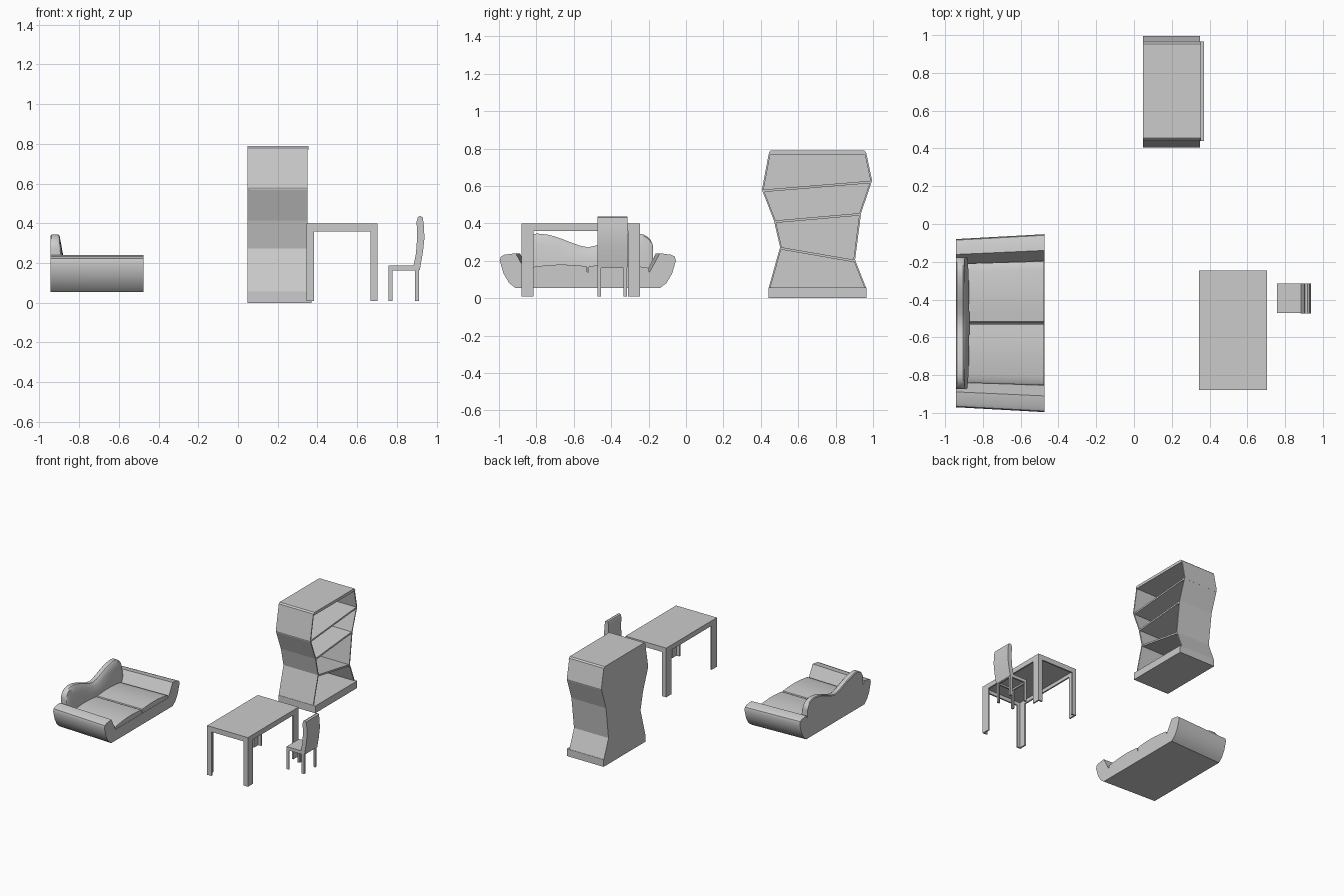
import bpy, bmesh, math

cube = bpy.data.objects.get("Cube")
if cube:
    bpy.data.objects.remove(cube, do_unlink=True)

grey = bpy.data.materials.new("plain grey")
grey.use_nodes = True
grey.diffuse_color = (0.6, 0.6, 0.6, 1)
grey.node_tree.nodes["Principled BSDF"].inputs["Base Color"].default_value = (0.6, 0.6, 0.6, 1)


def finish(name, bm, smooth=False):
    bmesh.ops.recalc_face_normals(bm, faces=bm.faces)
    mesh = bpy.data.meshes.new(name)
    bm.to_mesh(mesh)
    bm.free()
    mesh.materials.append(grey)
    obj = bpy.data.objects.new(name, mesh)
    bpy.context.collection.objects.link(obj)
    if smooth:
        bpy.ops.object.select_all(action='DESELECT')
        obj.select_set(True)
        bpy.context.view_layer.objects.active = obj
        bpy.ops.object.shade_smooth_by_angle(angle=math.radians(35))
    return obj


def loft(name, rings, smooth=False):
    """Join closed rings of equal length and cap both ends."""
    bm = bmesh.new()
    loops = [[bm.verts.new(p) for p in ring] for ring in rings]
    n = len(loops[0])
    for a, b in zip(loops, loops[1:]):
        for i in range(n):
            j = (i + 1) % n
            bm.faces.new((a[i], a[j], b[j], b[i]))
    bm.faces.new(loops[0])
    bm.faces.new(loops[-1])
    return finish(name, bm, smooth)


def prism_x(name, yz, x0, x1, smooth=False):
    return loft(name, [[(x, y, z) for y, z in yz] for x in (x0, x1)], smooth)


def box(name, x0, x1, y0, y1, z0, z1):
    return prism_x(name, [(y0, z0), (y1, z0), (y1, z1), (y0, z1)], x0, x1)


def corners(name, x0, x1, y0, y1, z0, z1, w, d, t):
    """Four L-section legs whose open angle faces inward."""
    for sx, sy, label in ((0, 0, "front_right"), (1, 0, "front_left"),
                          (0, 1, "back_right"), (1, 1, "back_left")):
        cx, kx = (x1, -1) if sx else (x0, 1)
        cy, ky = (y1, -1) if sy else (y0, 1)
        plan = [(0, 0), (w, 0), (w, t), (t, t), (t, d), (0, d)]
        loft(f"{name}_{label}", [[(cx + kx * u, cy + ky * v, z) for u, v in plan]
                                 for z in (z0, z1)])


def aprons(name, x0, x1, y0, y1, z0, z1, t):
    """Thin rim below a top panel."""
    box(name + "_front", x0, x1, y0, y0 + t, z0, z1)
    box(name + "_back", x0, x1, y1 - t, y1, z0, z1)
    box(name + "_right", x0, x0 + t, y0 + t, y1 - t, z0, z1)
    box(name + "_left", x1 - t, x1, y0 + t, y1 - t, z0, z1)


# Bookcase: zigzag sides, back, tilted shelves and plinth
T = 0.009
near = [(0.442, 0.055), (0.503, 0.273), (0.47, 0.415), (0.406, 0.58), (0.444, 0.78)]
far = [(0.963, 0.055), (0.904, 0.205), (0.936, 0.455), (0.995, 0.628), (0.963, 0.78)]
prism_x("bookcase_back", near + [(0.455, 0.79), (0.95, 0.79)] + far[::-1], 0.047, 0.057)
prism_x("bookcase_side_front", near + [(y + T, z) for y, z in near[::-1]], 0.057, 0.35)
prism_x("bookcase_side_back", far + [(y - T, z) for y, z in far[::-1]], 0.057, 0.35)
for i in (1, 2, 3):
    (ya, za), (yb, zb) = near[i], far[i]
    prism_x(f"bookcase_shelf_{i}", [(ya + 0.002, za), (yb - 0.002, zb),
            (yb - 0.004, zb - 0.013), (ya + 0.004, za - 0.013)], 0.057, 0.348)
prism_x("bookcase_top", [(0.442, 0.768), (0.965, 0.768), (0.963, 0.78),
                         (0.952, 0.79), (0.455, 0.79), (0.444, 0.78)], 0.05, 0.354)
box("bookcase_plinth", 0.047, 0.37, 0.44, 0.965, 0, 0.057)

# Table
box("table_top", 0.345, 0.703, -0.88, -0.245, 0.388, 0.40)
aprons("table_apron", 0.345, 0.703, -0.88, -0.245, 0.36, 0.388, 0.012)
corners("table_leg", 0.345, 0.703, -0.88, -0.245, 0.01, 0.362, 0.037, 0.065, 0.012)

# Chair: seat, rim, legs and curved backrest
box("chair_seat", 0.757, 0.91, -0.472, -0.315, 0.175, 0.188)
aprons("chair_apron", 0.757, 0.91, -0.472, -0.315, 0.162, 0.175, 0.012)
corners("chair_leg", 0.757, 0.91, -0.472, -0.315, 0.01, 0.164, 0.02, 0.018, 0.01)
back = [(0.882, 0.18), (0.896, 0.25), (0.902, 0.33), (0.899, 0.41), (0.906, 0.432),
        (0.918, 0.437), (0.93, 0.43), (0.937, 0.38), (0.938, 0.32), (0.93, 0.25), (0.915, 0.165)]
loft("chair_backrest", [[(x, y, z) for x, z in back] for y in (-0.474, -0.314)], True)

# Sofa: boat-shaped base with arms, narrowing to the back
MID = -0.525
half = [(0.385, 0.053), (0.42, 0.08), (0.45, 0.13), (0.471, 0.20), (0.465, 0.222),
        (0.445, 0.232), (0.385, 0.24), (0.33, 0.14)]
section = half + [(-y, z) for y, z in half[::-1]]
loft("sofa_base", [[(x, MID + y * s, z) for y, z in section]
                   for x, s in ((-0.943, 0.945), (-0.475, 1.0))], True)

# Two softly domed seat cushions
for side, label in ((1, "back"), (-1, "front")):
    dome = [(0.003, 0.13), (0.003, 0.165), (0.008, 0.171)]
    dome += [(0.008 + 0.31 * i / 8, 0.171 + 0.012 * math.sin(math.pi * i / 8) - 0.008 * i / 8)
             for i in range(1, 9)] + [(0.328, 0.155), (0.328, 0.13)]
    loft("sofa_cushion_" + label, [[(x, MID + side * y * s, z) for y, z in dome]
                                   for x, s in ((-0.91, 0.96), (-0.477, 1.0))], True)

# Backrest with a dipped top and rounded shoulders
N = 24
rings = []
for i in range(N + 1):
    u = 2 * i / N - 1
    a = abs(u)
    y = MID + 0.348 * math.sin(math.pi / 2 * u)
    d = abs(y - MID)
    top = 0.272 + 0.073 * math.sin(math.pi / 2 * min(d / 0.27, 1)) ** 1.5
    if d > 0.27:
        top -= 0.075 * (1 - math.sqrt(1 - ((d - 0.27) / 0.0785) ** 2))
    bulge = 0.014 * (1 - a * a)
    rings.append([(-0.943, y, 0.06), (-0.943, y, top - 0.006), (-0.938, y, top),
                  (-0.906, y, top), (-0.898, y, top - 0.008),
                  (-0.894 + bulge * 0.5, y, top * 0.5 + 0.115),
                  (-0.886 + bulge, y, 0.2), (-0.886 + bulge, y, 0.06)])
loft("sofa_backrest", rings, True)
